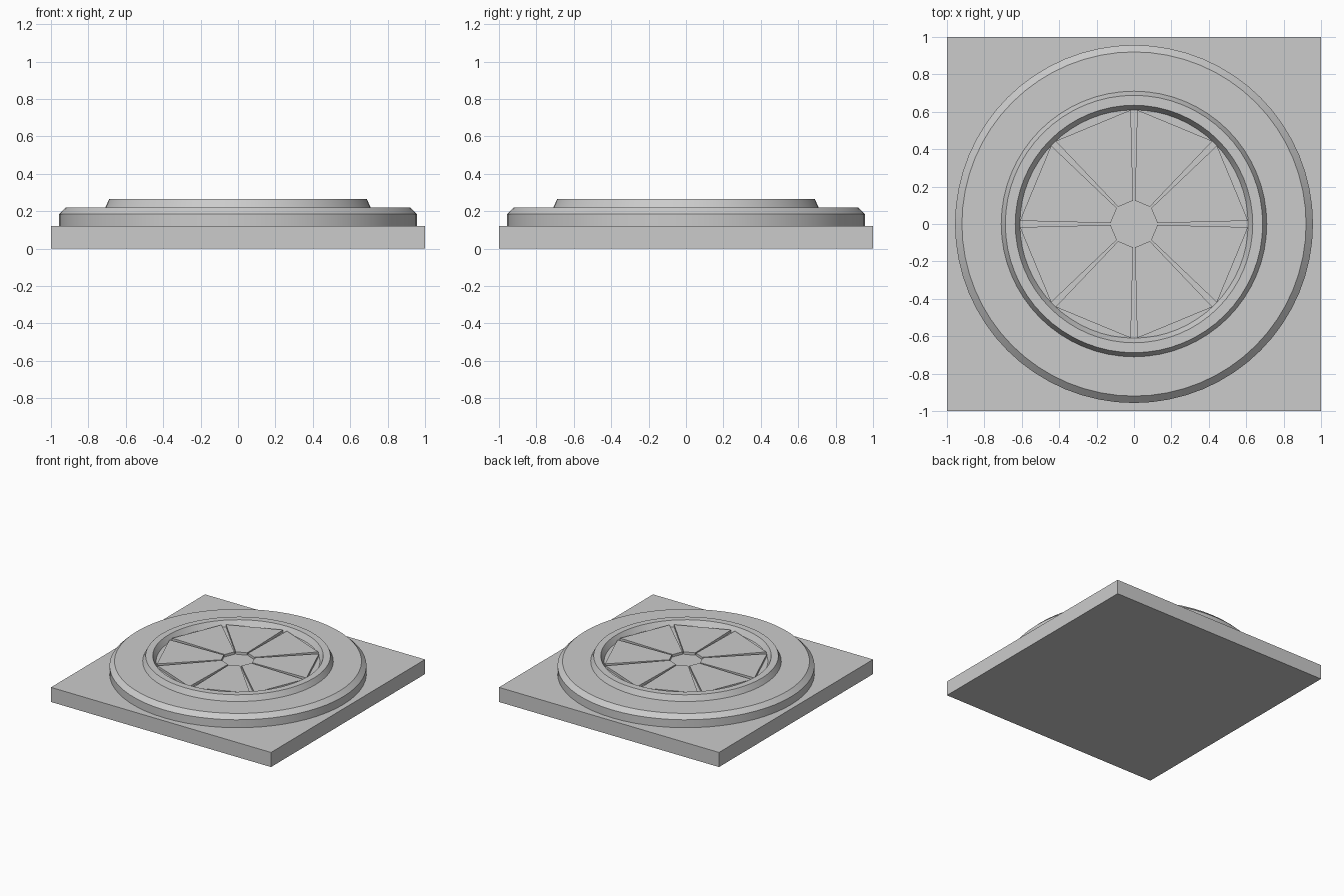
import bpy, bmesh
from math import sin, cos, tau, radians
from mathutils import Vector

cube = bpy.data.objects.get("Cube")
if cube:
    bpy.data.objects.remove(cube, do_unlink=True)

grey = bpy.data.materials.new("light grey")
grey.use_nodes = True
grey.diffuse_color = (0.6, 0.6, 0.6, 1)
grey.node_tree.nodes["Principled BSDF"].inputs["Base Color"].default_value = (0.6, 0.6, 0.6, 1)


def add_object(name, bm, smooth=False):
    bmesh.ops.recalc_face_normals(bm, faces=bm.faces)
    mesh = bpy.data.meshes.new(name)
    bm.to_mesh(mesh)
    bm.free()
    mesh.materials.append(grey)
    obj = bpy.data.objects.new(name, mesh)
    bpy.context.collection.objects.link(obj)
    if smooth:
        bpy.ops.object.select_all(action='DESELECT')
        obj.select_set(True)
        bpy.context.view_layer.objects.active = obj
        bpy.ops.object.shade_smooth_by_angle(angle=radians(25))
    return obj


def lathe(name, profile, closed=False, segments=64):
    """Turn (radius, height) points round z; open profiles get flat caps."""
    bm = bmesh.new()
    rings = [[bm.verts.new((r * cos(tau * i / segments), r * sin(tau * i / segments), z))
              for i in range(segments)] for r, z in profile]
    pairs = list(zip(rings, rings[1:]))
    if closed:
        pairs.append((rings[-1], rings[0]))
    else:
        bm.faces.new(rings[0])
        bm.faces.new(rings[-1])
    for low, high in pairs:
        for i in range(segments):
            j = (i + 1) % segments
            bm.faces.new((low[i], low[j], high[j], high[i]))
    return add_object(name, bm, smooth=True)


# Square base plate
bm = bmesh.new()
bmesh.ops.create_cube(bm, size=1)
bmesh.ops.scale(bm, vec=(2, 2, 0.12), verts=bm.verts)
bmesh.ops.translate(bm, vec=(0, 0, 0.06), verts=bm.verts)
add_object("base_plate", bm)

# Round platform with a chamfered rim
lathe("round_platform", [(0.957, 0.12), (0.957, 0.185), (0.92, 0.22)])

# Raised ring with sloping walls
lathe("raised_ring", [(0.71, 0.22), (0.688, 0.265), (0.635, 0.265), (0.61, 0.22)], closed=True)

# Eight flat wedge panels with tapering gaps round an open hub
INNER, OUTER, FLOOR, TOP = 0.125, 0.61, 0.22, 0.24
for k in range(8):
    bm = bmesh.new()
    a, b = tau * k / 8, tau * (k + 1) / 8
    corners = []
    for radius, gap in ((INNER, 0.005), (OUTER, 0.017)):
        pair = []
        for angle, side in ((a, 1), (b, -1)):
            along = Vector((cos(angle), sin(angle), 0))
            across = Vector((-sin(angle), cos(angle), 0))
            pair.append(along * radius + across * gap * side)
        corners += pair if radius == INNER else pair[::-1]
    face = bm.faces.new([bm.verts.new(c + Vector((0, 0, FLOOR))) for c in corners])
    up = bmesh.ops.extrude_face_region(bm, geom=[face])
    bmesh.ops.translate(bm, vec=(0, 0, TOP - FLOOR),
                        verts=[v for v in up["geom"] if isinstance(v, bmesh.types.BMVert)])
    add_object(f"wedge_panel_{k + 1}", bm)
